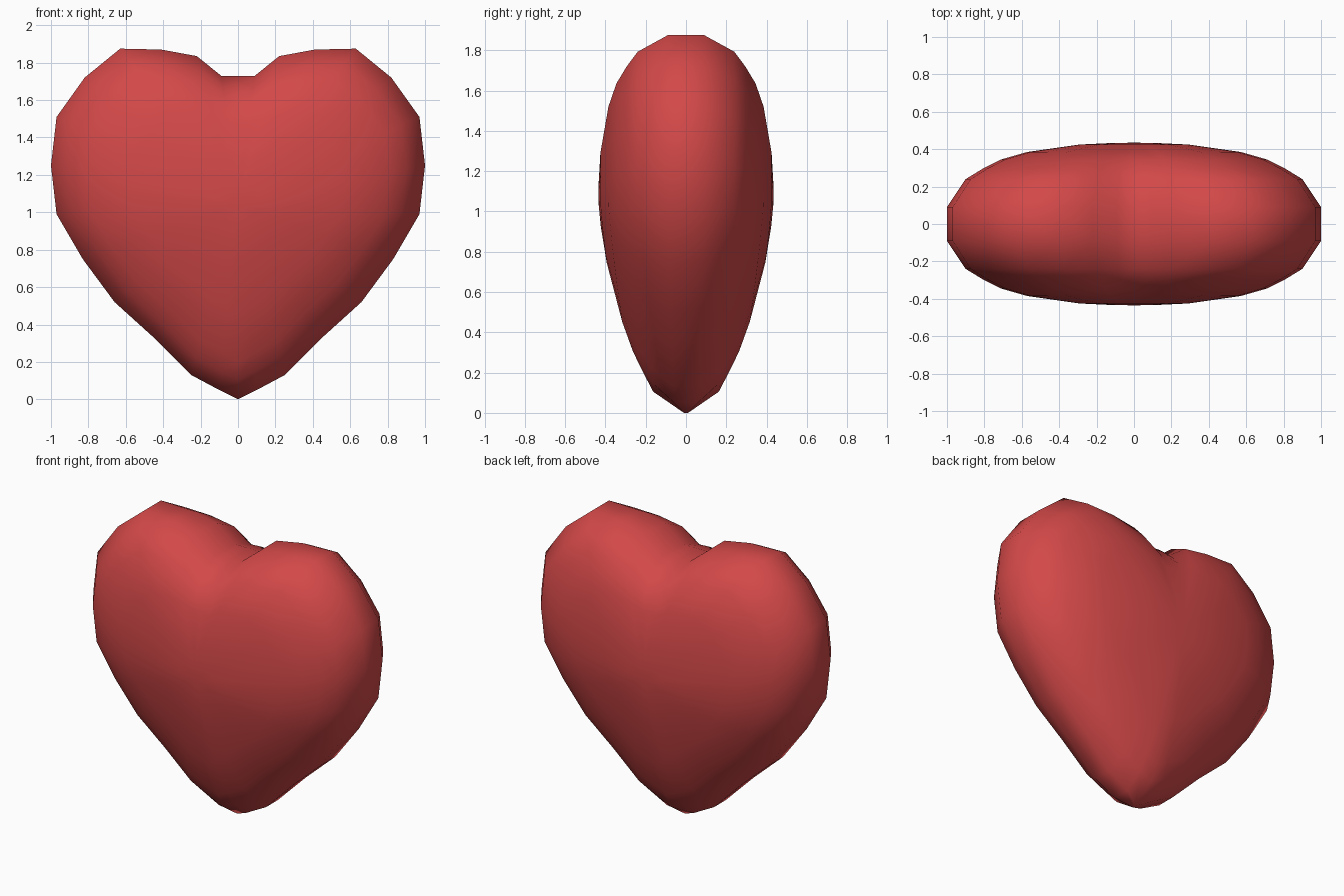
import bpy
import bmesh

if "Cube" in bpy.data.objects:
    bpy.data.objects.remove(bpy.data.objects["Cube"])

# Right half of the front outline (x, z), from the bottom tip round to the cleft
half = [(0, 0), (0.1, 0.05), (0.25, 0.13), (0.45, 0.33), (0.66, 0.52), (0.83, 0.75),
        (0.97, 0.99), (1.0, 1.25), (0.97, 1.51), (0.82, 1.72), (0.63, 1.875),
        (0.41, 1.87), (0.22, 1.835), (0.09, 1.73), (0, 1.73)]
outline = half + [(-x, z) for x, z in half[-2:0:-1]]

# Inflation of the front: outline scale against half depth
layers = [(1.0, 0.09), (0.9, 0.24), (0.81, 0.295), (0.71, 0.345),
          (0.57, 0.385), (0.29, 0.425), (0.12, 0.433)]
CENTRE = 1.05


def place(x, z, scale, depth):
    # Inner layers fill the cleft; depth thins toward the tip
    if z > 1.5 and abs(x) < 0.3:
        z += (1 - scale) * 0.2 * (1 - abs(x) / 0.3)
    px, pz = x * scale, CENTRE + (z - CENTRE) * scale
    t = max(0, 1 - pz / CENTRE)
    y = depth * (1 - 0.37 * t ** 1.3)
    if pz < 0.001:
        y = 0.01
    return px, y, pz


bm = bmesh.new()
n = len(outline)


def bridge(a, b):
    for i in range(n):
        j = (i + 1) % n
        bm.faces.new((a[i], a[j], b[j], b[i]))


# Front and back shells, joined by the flat rim
rims = []
for side in (-1, 1):
    rings = []
    for scale, depth in layers:
        pts = [place(x, z, scale, depth) for x, z in outline]
        rings.append([bm.verts.new((x, side * y, z)) for x, y, z in pts])
    for a, b in zip(rings, rings[1:]):
        bridge(a, b)
    pole = bm.verts.new((0, side * 0.435, CENTRE))
    for i in range(n):
        bm.faces.new((rings[-1][i], rings[-1][(i + 1) % n], pole))
    rims.append(rings[0])
bridge(*rims)
bmesh.ops.recalc_face_normals(bm, faces=bm.faces)
for f in bm.faces:
    f.smooth = True

mesh = bpy.data.meshes.new("heart")
bm.to_mesh(mesh)
bm.free()
red = bpy.data.materials.new("red")
red.diffuse_color = (0.65, 0.065, 0.065, 1)
red.use_nodes = True
red.node_tree.nodes["Principled BSDF"].inputs["Base Color"].default_value = red.diffuse_color
mesh.materials.append(red)
heart = bpy.data.objects.new("heart", mesh)
bpy.context.collection.objects.link(heart)
